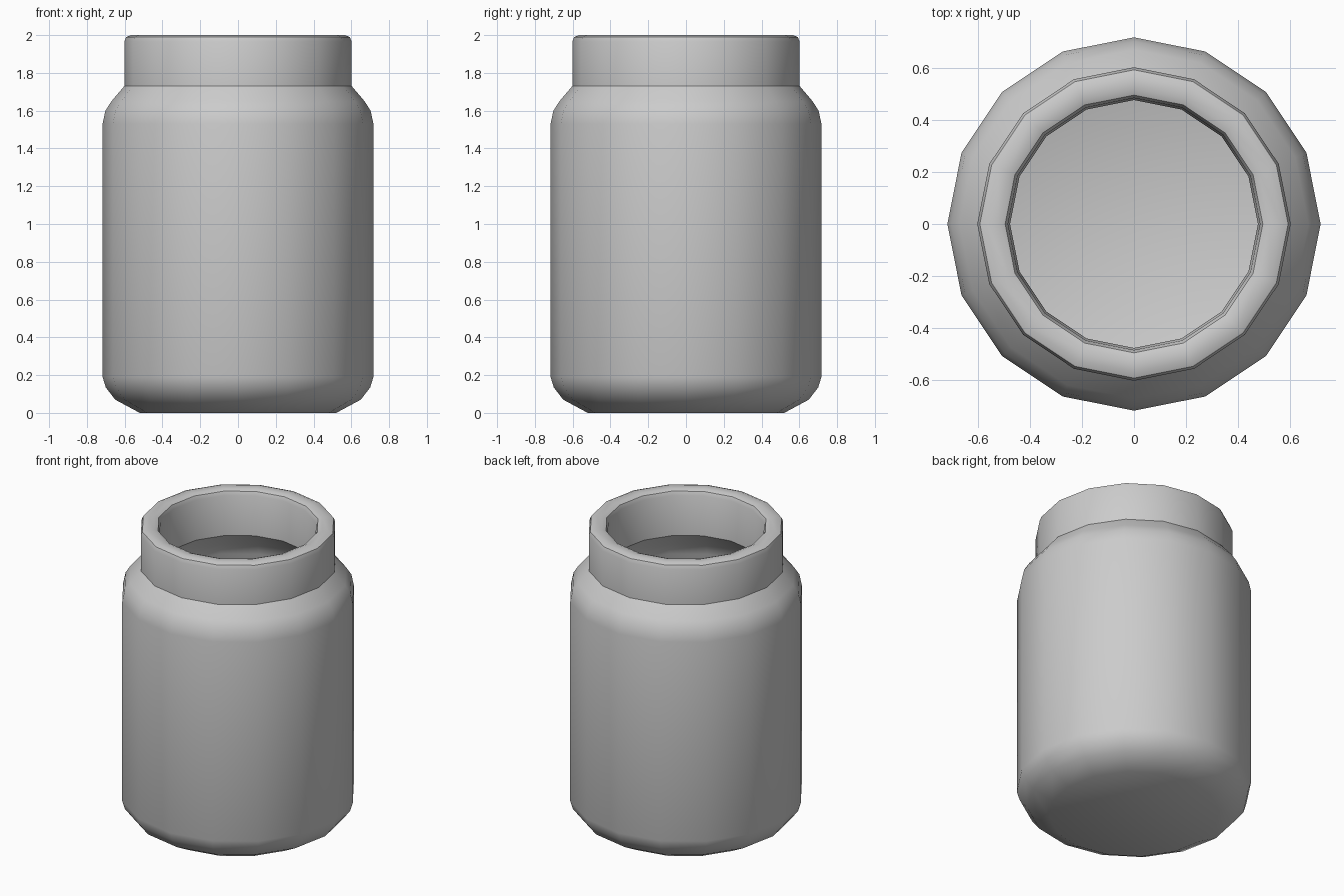
import bpy, bmesh, math

if "Cube" in bpy.data.objects:
    bpy.data.objects.remove(bpy.data.objects["Cube"])

SIDES = 16


def lathe(name, profile):
    """Revolve a closed (radius, z) profile around z and cap both end rings."""
    bm = bmesh.new()
    rings = []
    for r, z in profile:
        rings.append([bm.verts.new((r * math.cos(2 * math.pi * i / SIDES),
                                    r * math.sin(2 * math.pi * i / SIDES), z))
                      for i in range(SIDES)])
    for a, b in zip(rings, rings[1:]):
        for i in range(SIDES):
            j = (i + 1) % SIDES
            bm.faces.new((a[i], a[j], b[j], b[i]))
    bm.faces.new(rings[0][::-1])
    bm.faces.new(rings[-1])
    bmesh.ops.recalc_face_normals(bm, faces=bm.faces)
    mesh = bpy.data.meshes.new(name)
    bm.to_mesh(mesh)
    bm.free()
    ob = bpy.data.objects.new(name, mesh)
    bpy.context.collection.objects.link(ob)
    bpy.context.view_layer.objects.active = ob
    ob.select_set(True)
    bpy.ops.object.shade_smooth_by_angle(angle=math.radians(38))
    ob.select_set(False)
    return ob


# Outer wall from base to neck
outer = [(0.52, 0.0), (0.65, 0.07), (0.70, 0.135), (0.717, 0.19),
         (0.717, 1.53), (0.702, 1.60), (0.67, 1.65), (0.602, 1.73)]
# Collar and rounded lip
lip = [(0.602, 1.965), (0.592, 1.99), (0.567, 2.0),
       (0.52, 2.0), (0.495, 1.99), (0.484, 1.965)]
# Inner wall down to the floor
inner = [(0.476, 1.70), (0.56, 1.60), (0.60, 1.52),
         (0.60, 0.22), (0.57, 0.15), (0.48, 0.11)]

lathe("jar", outer + lip + inner)
